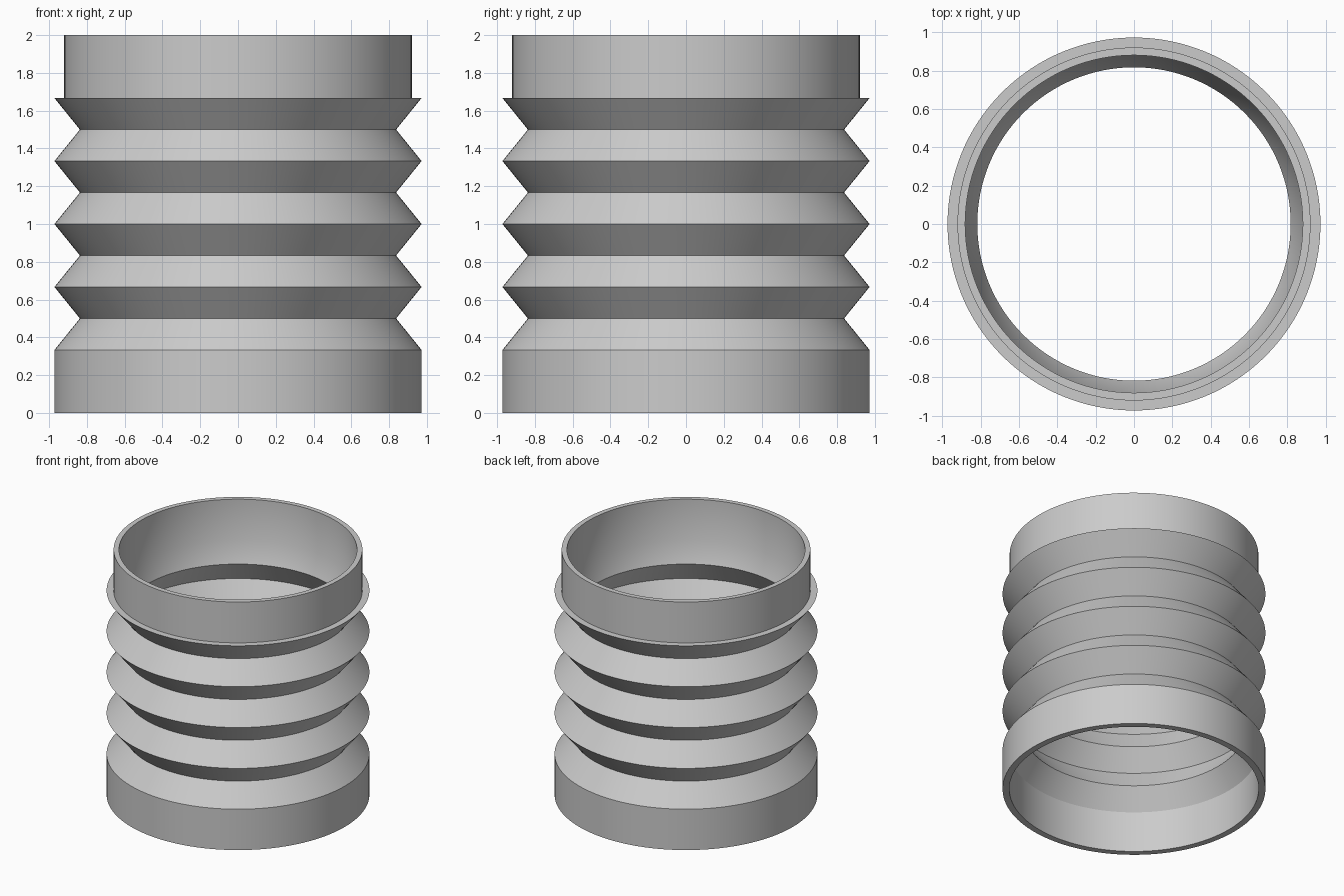
import bpy
import bmesh
import math

SEGMENTS = 128
STEP = 1 / 6            # height of one bellows flank
PEAK, VALLEY = 0.972, 0.837
PEAK_IN, VALLEY_IN = 0.922, 0.817
COLLAR, COLLAR_IN = 0.92, 0.88

cube = bpy.data.objects.get("Cube")
if cube:
    bpy.data.objects.remove(cube)


def make_material(name, color):
    mat = bpy.data.materials.new(name)
    mat.use_nodes = True
    mat.diffuse_color = color
    mat.node_tree.nodes["Principled BSDF"].inputs["Base Color"].default_value = color
    return mat


def lathe(name, profile, mat):
    """Revolve a closed (radius, height) profile around z."""
    bm = bmesh.new()
    rings = []
    for i in range(SEGMENTS):
        a = math.tau * i / SEGMENTS
        rings.append([bm.verts.new((r * math.cos(a), r * math.sin(a), z))
                      for r, z in profile])
    n = len(profile)
    for i in range(SEGMENTS):
        here, there = rings[i], rings[(i + 1) % SEGMENTS]
        for j in range(n):
            k = (j + 1) % n
            bm.faces.new((here[j], there[j], there[k], here[k]))
    bmesh.ops.recalc_face_normals(bm, faces=bm.faces)
    mesh = bpy.data.meshes.new(name)
    bm.to_mesh(mesh)
    bm.free()
    mesh.materials.append(mat)
    obj = bpy.data.objects.new(name, mesh)
    bpy.context.collection.objects.link(obj)
    bpy.ops.object.select_all(action="DESELECT")
    obj.select_set(True)
    bpy.context.view_layer.objects.active = obj
    bpy.ops.object.shade_smooth_by_angle(angle=math.radians(30))
    return obj


def folds(peak, valley, count):
    """Zigzag starting on the peak above the bottom collar."""
    return [(valley if i % 2 else peak, (i + 2) * STEP) for i in range(count)]


# Outer wall: wide bottom collar, folds, flat shelf, narrower top collar
outer = [(PEAK, 0)] + folds(PEAK, VALLEY, 9) + [(COLLAR, 10 * STEP), (COLLAR, 2)]

# Inner wall follows the folds up to the last valley, then the top collar
inner = ([(PEAK_IN, 0)] + folds(PEAK_IN, VALLEY_IN, 8)
         + [(COLLAR_IN, 10 * STEP), (COLLAR_IN, 2)])

grey = make_material("plain grey", (0.6, 0.6, 0.6, 1))
lathe("bellows_sleeve", outer + inner[::-1], grey)
